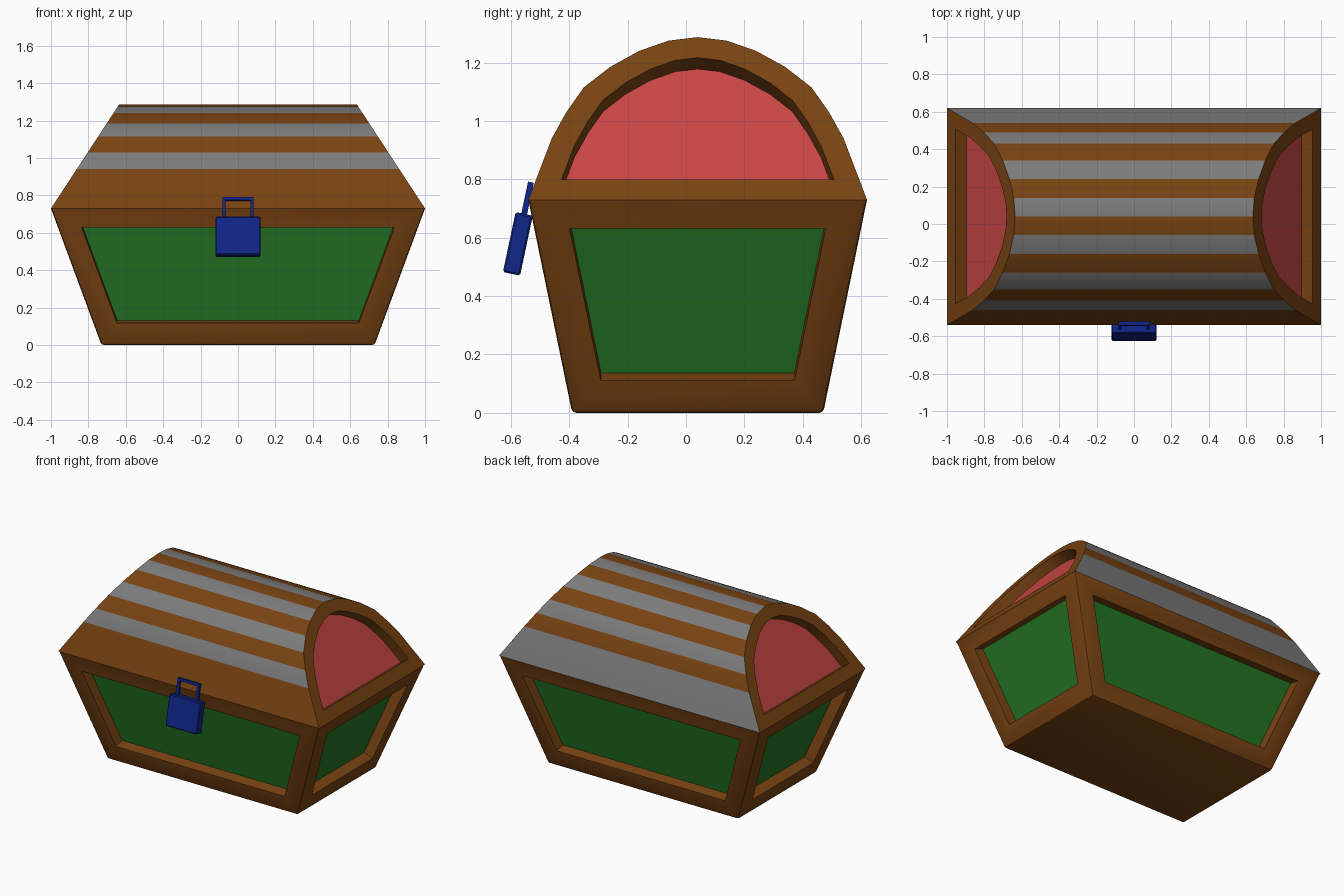
import bpy, bmesh, math
from mathutils import Matrix, Vector

if "Cube" in bpy.data.objects:
    bpy.data.objects.remove(bpy.data.objects["Cube"])


def material(name, rgb):
    m = bpy.data.materials.new(name)
    m.diffuse_color = (*rgb, 1)
    m.use_nodes = True
    m.node_tree.nodes["Principled BSDF"].inputs["Base Color"].default_value = m.diffuse_color
    return m


BROWN = material("brown wood", (0.19, 0.056, 0.006))
GREY = material("grey metal", (0.20, 0.20, 0.20))
GREEN = material("green panel", (0.018, 0.175, 0.018))
RED = material("red panel", (0.58, 0.061, 0.061))
BLUE = material("blue lock", (0.005, 0.019, 0.25))


def finish(bm, name, mats, smooth=True):
    me = bpy.data.meshes.new(name)
    bm.to_mesh(me)
    bm.free()
    ob = bpy.data.objects.new(name, me)
    bpy.context.collection.objects.link(ob)
    for m in mats:
        me.materials.append(m)
    if smooth:
        bpy.ops.object.select_all(action='DESELECT')
        ob.select_set(True)
        bpy.context.view_layer.objects.active = ob
        bpy.ops.object.shade_smooth_by_angle(angle=math.radians(30))
    return ob


def sink_panel(bm, face, border, depth, mat):
    """Leave a frame around the face and push the middle straight in."""
    bm.normal_update()
    bmesh.ops.inset_individual(bm, faces=[face], thickness=border, use_even_offset=True)
    bm.normal_update()
    bmesh.ops.inset_individual(bm, faces=[face], thickness=0.001, depth=-depth,
                               use_even_offset=True)
    face.material_index = mat


YC = 0.04     # chest centre line
RIM = 0.73    # height where lid meets body

# Body: flared box, rounded edges, sunken green panel on each side
bm = bmesh.new()
rings = []
for hx, hy, z in ((0.73, 0.43, 0), (1.0, 0.58, RIM)):
    rings.append([bm.verts.new((sx * hx, YC + sy * hy, z))
                  for sx, sy in ((-1, -1), (1, -1), (1, 1), (-1, 1))])
low, high = rings
bm.faces.new(low[::-1])
for i in range(4):
    j = (i + 1) % 4
    bm.faces.new((low[i], low[j], high[j], high[i]))
edges = [e for e in bm.edges if min(v.co.z for v in e.verts) < 0.5]
bmesh.ops.bevel(bm, geom=edges, offset=0.014, segments=2, profile=0.5, affect='EDGES')
bm.normal_update()
for f in [f for f in bm.faces if f.calc_area() > 0.3 and abs(f.normal.z) < 0.6]:
    sink_panel(bm, f, 0.105, 0.07, 1)
finish(bm, "chest_body", [BROWN, GREEN])

# Lid: striped barrel with leaning ends, red panel sunk in each end
half = [(0.58, RIM), (0.50, 0.94), (0.45, 1.03), (0.39, 1.115),
        (0.30, 1.185), (0.20, 1.24), (0.10, 1.275)]
arch = [(YC - d, z) for d, z in half] + [(YC, 1.287)] + [(YC + d, z) for d, z in half[::-1]]
bm = bmesh.new()
left, right = [[bm.verts.new((s * (1 - 0.655 * (z - RIM)), y, z)) for y, z in arch]
               for s in (-1, 1)]
for i in range(len(arch) - 1):
    f = bm.faces.new((left[i], right[i], right[i + 1], left[i + 1]))
    f.material_index = i % 2
ends = [bm.faces.new(left), bm.faces.new(right[::-1])]
bmesh.ops.recalc_face_normals(bm, faces=bm.faces[:])
bm.normal_update()
for f in ends:
    if f.normal.z < 0:
        f.normal_flip()
for f in ends:
    sink_panel(bm, f, 0.083, 0.07, 2)
finish(bm, "chest_lid", [BROWN, GREY, RED])

# Padlock: leaning case and square shackle
lean = Matrix.Translation((0, -0.576, 0.579)) @ Matrix.Rotation(math.radians(-12), 4, 'X')


def box(bm, centre, size):
    bmesh.ops.create_cube(bm, size=1, matrix=lean @ Matrix.Translation(centre)
                          @ Matrix.Diagonal((*size, 1)))


bm = bmesh.new()
box(bm, (0, 0, 0), (0.24, 0.06, 0.21))
bmesh.ops.bevel(bm, geom=bm.edges[:], offset=0.006, segments=1, affect='EDGES')
finish(bm, "lock_case", [BLUE], False)

bm = bmesh.new()
for s in (-1, 1):
    box(bm, (s * 0.075, 0, 0.158), (0.018, 0.02, 0.116))
box(bm, (0, 0, 0.207), (0.132, 0.02, 0.018))
finish(bm, "lock_shackle", [BLUE], False)
